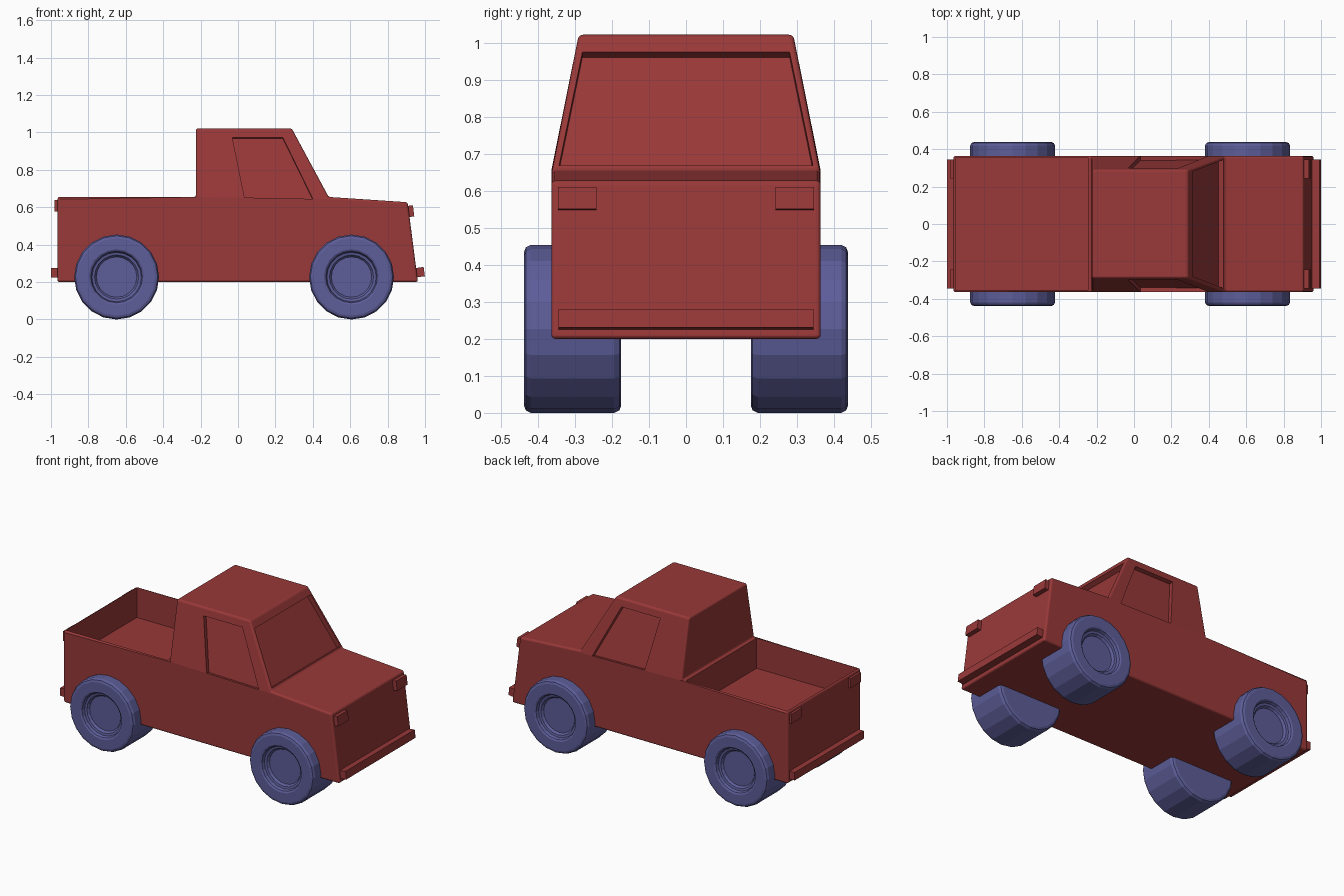
import bpy, bmesh, math
from mathutils import Vector

if "Cube" in bpy.data.objects:
    bpy.data.objects.remove(bpy.data.objects["Cube"])


def material(name, color):
    m = bpy.data.materials.new(name)
    m.diffuse_color = color
    m.use_nodes = True
    m.node_tree.nodes["Principled BSDF"].inputs["Base Color"].default_value = m.diffuse_color
    return m


RED = material("red_paint", (0.32, 0.04, 0.04, 1))
BLUE = material("blue_wheel", (0.11, 0.11, 0.32, 1))


def make_object(name, bm, mat=None):
    bmesh.ops.recalc_face_normals(bm, faces=bm.faces)
    me = bpy.data.meshes.new(name)
    bm.to_mesh(me)
    bm.free()
    ob = bpy.data.objects.new(name, me)
    bpy.context.collection.objects.link(ob)
    if mat:
        me.materials.append(mat)
    return ob


def cut_prism(target, name, points, push):
    """Cut a prism, given by a polygon and a direction, out of target."""
    bm = bmesh.new()
    face = bm.faces.new([bm.verts.new(p) for p in points])
    ext = bmesh.ops.extrude_face_region(bm, geom=[face], use_keep_orig=True)
    moved = [g for g in ext["geom"] if isinstance(g, bmesh.types.BMVert)]
    bmesh.ops.translate(bm, verts=moved, vec=push)
    cutter = make_object(name, bm)
    cutter.hide_render = True
    cutter.display_type = 'WIRE'
    mod = target.modifiers.new(name, 'BOOLEAN')
    mod.operation = 'DIFFERENCE'
    mod.solver = 'EXACT'
    mod.object = cutter


def box(name, center, size, tilt=0):
    bm = bmesh.new()
    bmesh.ops.create_cube(bm, size=1)
    bmesh.ops.scale(bm, vec=size, verts=bm.verts)
    ob = make_object(name, bm, RED)
    ob.location = center
    ob.rotation_euler.y = tilt
    return ob


# Body: side profile, with the cab roof narrower than the belt line
profile = [(-0.965, 0.2), (-0.965, 0.655), (-0.225, 0.655), (-0.225, 1.022),
           (0.287, 1.022), (0.485, 0.655), (0.907, 0.627), (0.962, 0.2)]
bm = bmesh.new()
sides = []
for s in (-1, 1):
    v = [bm.verts.new((x, s * (0.29 if z > 1 else 0.364), z)) for x, z in profile]
    bm.faces.new([v[i] for i in (0, 1, 2, 5, 6, 7)])
    bm.faces.new([v[i] for i in (2, 3, 4, 5)])
    sides.append(v)
for i in range(8):
    j = (i + 1) % 8
    bm.faces.new((sides[0][i], sides[0][j], sides[1][j], sides[1][i]))
body = make_object("truck_body", bm, RED)
mod = body.modifiers.new("rounded_edges", 'BEVEL')
mod.width = 0.012
mod.segments = 4
mod.limit_method = 'ANGLE'
mod.angle_limit = math.radians(30)

# Open cargo bed
cut_prism(body, "bed_cutter",
          [(-0.954, -0.353, 0.465), (-0.246, -0.353, 0.465),
           (-0.246, 0.353, 0.465), (-0.954, 0.353, 0.465)], Vector((0, 0, 0.4)))

# Recessed side windows, parallel to the sloped cab sides
outline = [(-0.03, 0.972), (0.24, 0.972), (0.4, 0.645), (0.035, 0.652)]
for s, label in ((-1, "right"), (1, "left")):
    n = Vector((0, s * 0.367, 0.074)).normalized()
    pts = [Vector((x, s * (0.364 - 0.074 * (z - 0.655) / 0.367), z)) - n * 0.025
           for x, z in outline]
    cut_prism(body, label + "_window_cutter", pts, n * 0.1)

# Recessed windshield
n = Vector((0.367, 0, 0.198)).normalized()
pts = [Vector((0.485 - 0.198 * (z - 0.655) / 0.367, y, z)) - n * 0.03
       for y, z in ((-0.343, 0.669), (0.343, 0.669), (0.28, 0.975), (-0.28, 0.975))]
cut_prism(body, "windshield_cutter", pts, n * 0.1)

# Bumpers and lights
tilt = -math.radians(7.5)
box("front_bumper", (0.966, 0, 0.252), (0.06, 0.69, 0.05), tilt)
box("rear_bumper", (-0.975, 0, 0.25), (0.05, 0.69, 0.05))
for s, label in ((-1, "right"), (1, "left")):
    box(label + "_headlight", (0.916, s * 0.294, 0.578), (0.046, 0.104, 0.06), tilt)
    box(label + "_tail_light", (-0.969, s * 0.294, 0.608), (0.022, 0.104, 0.06))

# Wheels: (radius, distance from centre line) spun in 20 steps
section = [(0, 0.175), (0.207, 0.175), (0.22, 0.18), (0.227, 0.194), (0.227, 0.42),
           (0.22, 0.433), (0.207, 0.438), (0.148, 0.438), (0.138, 0.432),
           (0.132, 0.415), (0.118, 0.412), (0.108, 0.398), (0, 0.398)]
for x, axle in ((-0.649, "rear"), (0.607, "front")):
    for s, label in ((-1, "right"), (1, "left")):
        bm = bmesh.new()
        v = [bm.verts.new((r, s * y, 0)) for r, y in section]
        e = [bm.edges.new(pair) for pair in zip(v, v[1:])]
        bmesh.ops.spin(bm, geom=v + e, cent=(0, 0, 0), axis=(0, 1, 0),
                       angle=2 * math.pi, steps=20)
        bmesh.ops.remove_doubles(bm, verts=bm.verts, dist=0.0005)
        wheel = make_object(f"{axle}_{label}_wheel", bm, BLUE)
        wheel.location = (x, 0, 0.227)
